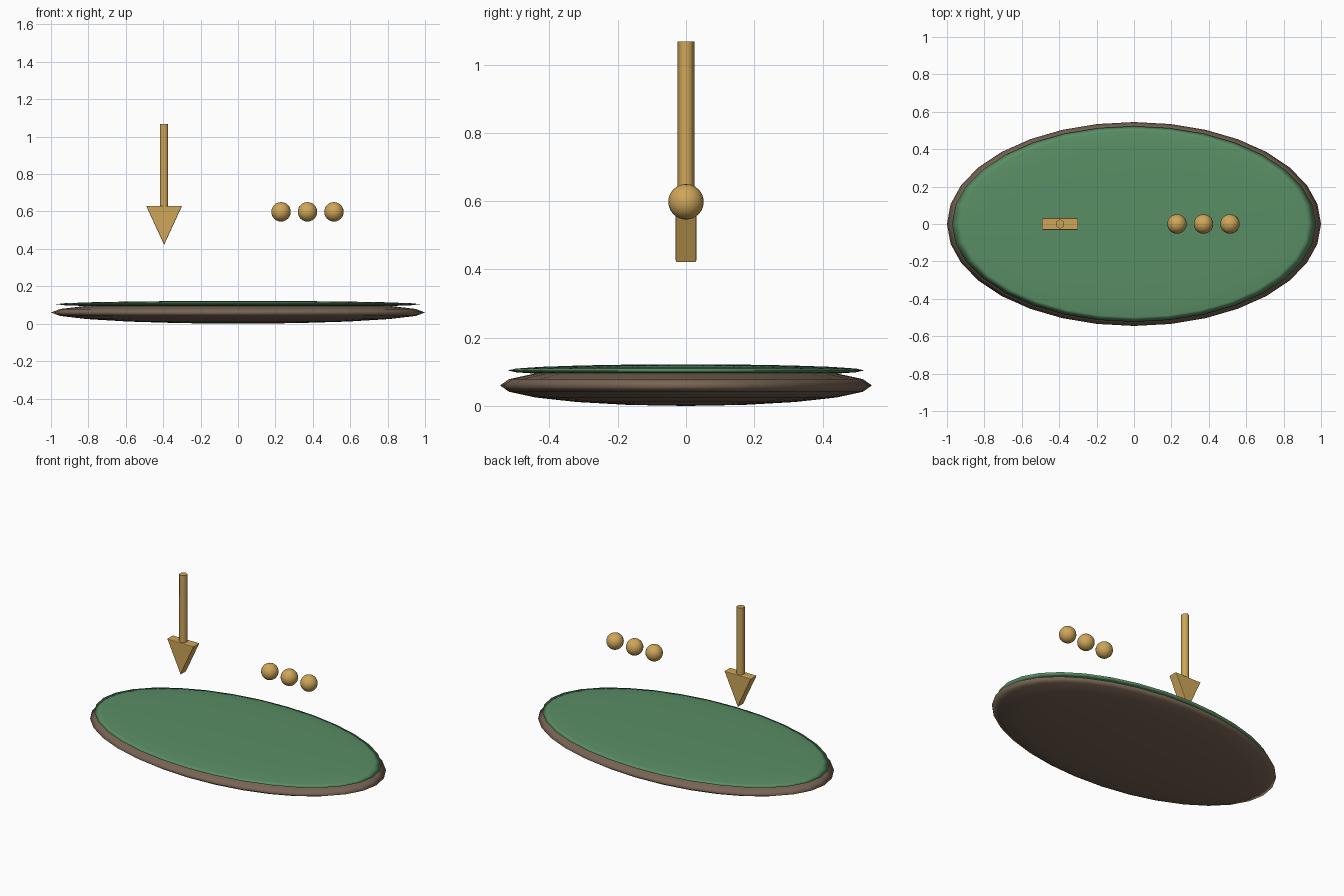
import bpy
import bmesh

if "Cube" in bpy.data.objects:
    bpy.data.objects.remove(bpy.data.objects["Cube"])


def material(name, rgb):
    m = bpy.data.materials.new(name)
    m.diffuse_color = (*rgb, 1)
    m.use_nodes = True
    m.node_tree.nodes["Principled BSDF"].inputs["Base Color"].default_value = m.diffuse_color
    return m


GOLD = material("gold", (0.62, 0.38, 0.10))
GREEN = material("green", (0.10, 0.27, 0.13))
BROWN = material("brown", (0.19, 0.13, 0.09))


def ellipsoid(name, loc, radii, mat, segs, rings):
    bpy.ops.mesh.primitive_uv_sphere_add(segments=segs, ring_count=rings, radius=1, location=loc)
    ob = bpy.context.object
    ob.name = name
    ob.scale = radii
    bpy.ops.object.transform_apply(location=False, rotation=False, scale=True)
    bpy.ops.object.shade_smooth()
    ob.data.materials.append(mat)
    return ob


# Flattened base with a thin green top
ellipsoid("earth_base", (0, 0, 0.06), (1.0, 0.545, 0.06), BROWN, 32, 10)
ellipsoid("grass_top", (0, 0, 0.104), (0.973, 0.523, 0.018), GREEN, 32, 10)

# Row of floating balls
for i in range(3):
    ellipsoid(f"ball_{i + 1}", (0.23 + 0.1415 * i, 0, 0.598), (0.052,) * 3, GOLD, 20, 12)

# Hexagonal arrow shaft
AX = -0.395
bpy.ops.mesh.primitive_cylinder_add(vertices=6, radius=0.025, depth=0.447,
                                    location=(AX, 0, 0.8435))
shaft = bpy.context.object
shaft.name = "arrow_shaft"
shaft.data.materials.append(GOLD)
bpy.ops.object.shade_smooth_by_angle(angle=1.1)

# Triangular arrow head, extruded along y with softened front and back rims
bm = bmesh.new()
tri = [(AX - 0.096, 0.63), (AX + 0.096, 0.63), (AX, 0.422)]
front = bm.faces.new([bm.verts.new((x, -0.031, z)) for x, z in tri])
ext = bmesh.ops.extrude_face_region(bm, geom=[front], use_keep_orig=True)
bmesh.ops.translate(bm, vec=(0, 0.062, 0),
                    verts=[g for g in ext["geom"] if isinstance(g, bmesh.types.BMVert)])
bmesh.ops.recalc_face_normals(bm, faces=bm.faces[:])
rims = [e for e in bm.edges if abs(e.verts[0].co.y - e.verts[1].co.y) < 1e-5]
bmesh.ops.bevel(bm, geom=rims, offset=0.004, segments=2, profile=0.5, affect='EDGES')
mesh = bpy.data.meshes.new("arrow_head")
bm.to_mesh(mesh)
bm.free()
mesh.materials.append(GOLD)
bpy.context.collection.objects.link(bpy.data.objects.new("arrow_head", mesh))
